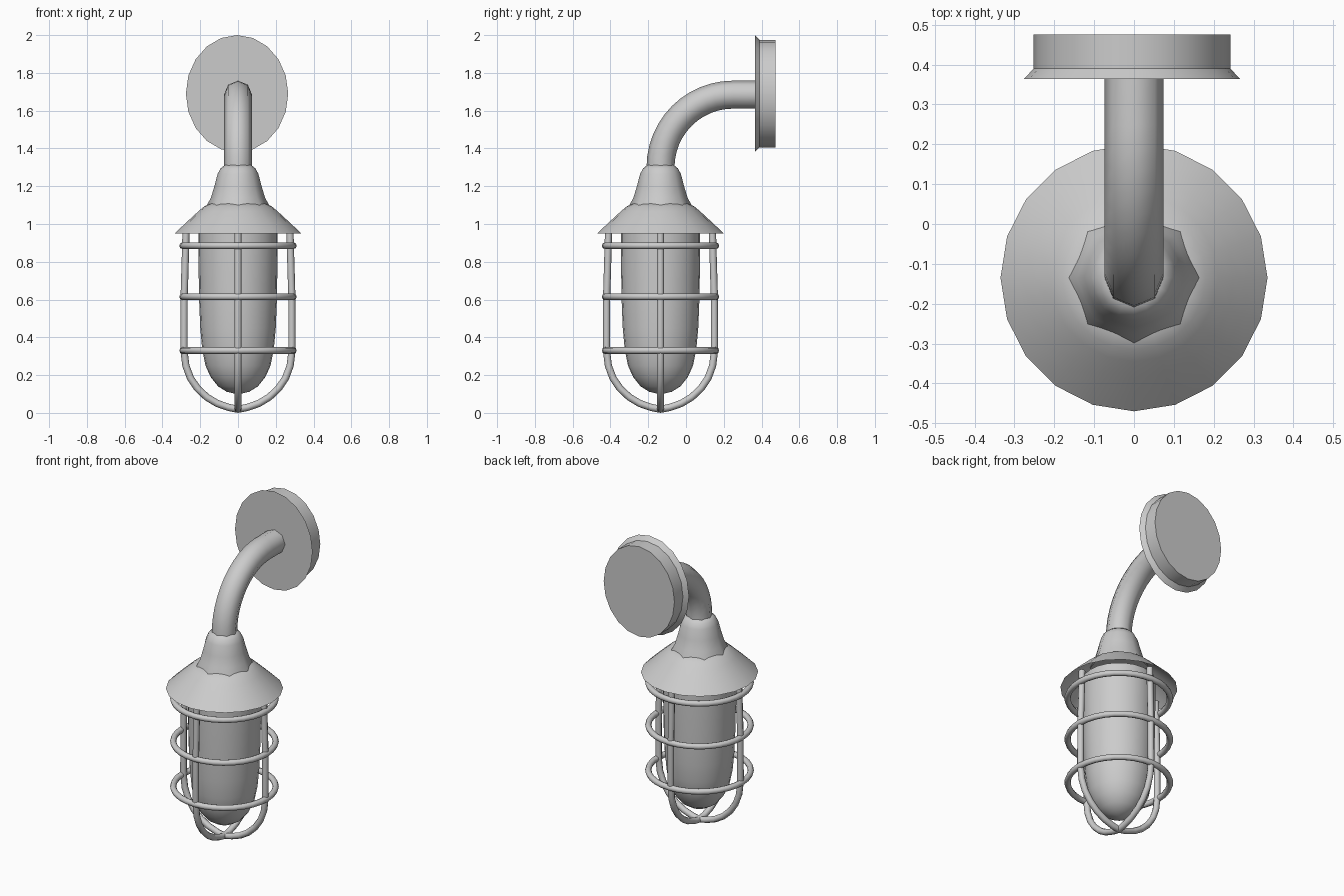
import bpy, bmesh, math
from mathutils import Vector

if "Cube" in bpy.data.objects:
    bpy.data.objects.remove(bpy.data.objects["Cube"])

AX = -0.135  # y of the lamp's vertical axis


def finish(bm, name, angle=40):
    bmesh.ops.recalc_face_normals(bm, faces=bm.faces)
    me = bpy.data.meshes.new(name)
    bm.to_mesh(me)
    bm.free()
    ob = bpy.data.objects.new(name, me)
    bpy.context.collection.objects.link(ob)
    bpy.ops.object.select_all(action='DESELECT')
    ob.select_set(True)
    bpy.context.view_layer.objects.active = ob
    bpy.ops.object.shade_smooth_by_angle(angle=math.radians(angle))
    return ob


def loft(name, rings, cap_start=False, cap_end=False, closed=False, angle=40):
    """Skin a list of equal-length point rings."""
    bm = bmesh.new()
    rows = [[bm.verts.new(p) for p in r] for r in rings]
    n = len(rows[0])
    pairs = list(zip(rows, rows[1:])) + ([(rows[-1], rows[0])] if closed else [])
    for a, b in pairs:
        for i in range(n):
            j = (i + 1) % n
            bm.faces.new((a[i], a[j], b[j], b[i]))
    if cap_start:
        bm.faces.new(rows[0])
    if cap_end:
        bm.faces.new(rows[-1])
    return finish(bm, name, angle)


def circle(r, z, n):
    return [(r * math.cos(math.tau * i / n), AX + r * math.sin(math.tau * i / n), z)
            for i in range(n)]


def tube(name, path, side, r, n=8, closed=False):
    """Sweep a circle along a planar path; side is the plane's normal."""
    rings, m = [], len(path)
    for i, p in enumerate(path):
        if closed:
            t = path[(i + 1) % m] - path[i - 1]
        else:
            t = path[min(i + 1, m - 1)] - path[max(i - 1, 0)]
        up = t.normalized().cross(side)
        rings.append([p + r * (side * math.cos(math.tau * k / n) + up * math.sin(math.tau * k / n))
                      for k in range(n)])
    return loft(name, rings, not closed, not closed, closed, 60)


# Glass bulb cover
glass = [(0.21, 1.0), (0.21, 0.85), (0.206, 0.6), (0.2, 0.45), (0.19, 0.34), (0.172, 0.25),
         (0.145, 0.19), (0.105, 0.14), (0.06, 0.112), (0.01, 0.1)]
loft("glass_cover", [circle(r, z, 24) for r, z in glass], True, True)

# Conical shade, open underneath
shade = [(0.335, 0.95), (0.29, 0.993), (0.25, 1.03), (0.21, 1.067), (0.18, 1.092), (0.15, 1.107), (0.05, 1.12)]
loft("shade", [circle(r, z, 20) for r, z in shade], False, True)

# Fluted collar: every second point is pulled in, fading out upwards
rings = []
for r, z, pull in [(0.167, 1.09, 0.9), (0.162, 1.105, 0.91), (0.143, 1.14, 0.94), (0.125, 1.2, 0.96),
                   (0.108, 1.265, 0.98), (0.092, 1.295, 1), (0.07, 1.312, 1)]:
    ring = []
    for i in range(16):
        k = r * (pull if i % 2 else 1)
        a = math.tau * i / 16
        ring.append((k * math.cos(a), AX + k * math.sin(a), z))
    rings.append(ring)
loft("collar", rings, True, True, angle=60)

# Bent arm: vertical start, quarter bend, horizontal end
R = 0.385
path = [Vector((0, AX, 1.25))]
for i in range(13):
    a = math.pi / 2 * i / 12
    path.append(Vector((0, 0.25 - R * math.cos(a), 1.3 + R * math.sin(a))))
path.append(Vector((0, 0.375, 1.685)))
tube("arm", path, Vector((1, 0, 0)), 0.074)

# Oval wall plate with a flared front lip
plate = []
for rx, rz, y in [(0.271, 0.31, 0.364), (0.247, 0.284, 0.39), (0.247, 0.284, 0.475)]:
    plate.append([(-0.005 + rx * math.cos(math.tau * i / 20), y, 1.69 + rz * math.sin(math.tau * i / 20))
                  for i in range(20)])
loft("wall_plate", plate, True, True, angle=30)

# Cage bars: two U-shaped hoops crossing at the bottom
half = [(0.275, 0.965), (0.278, 0.85), (0.285, 0.62), (0.286, 0.33), (0.276, 0.25), (0.252, 0.185),
        (0.215, 0.13), (0.165, 0.083), (0.11, 0.05), (0.05, 0.029), (0, 0.019)]
full = half + [(-u, z) for u, z in reversed(half[:-1])]
for k, (d, side) in enumerate([(Vector((1, 0, 0)), Vector((0, 1, 0))),
                               (Vector((0, 1, 0)), Vector((1, 0, 0)))]):
    tube(f"cage_hoop_{k + 1}", [d * u + Vector((0, AX, z)) for u, z in full], side, 0.019)

# Cage rings
for k, z in enumerate((0.33, 0.615, 0.885)):
    pts = [Vector(p) for p in circle(0.293, z, 32)]
    tube(f"cage_ring_{k + 1}", pts, Vector((0, 0, 1)), 0.018, closed=True)
